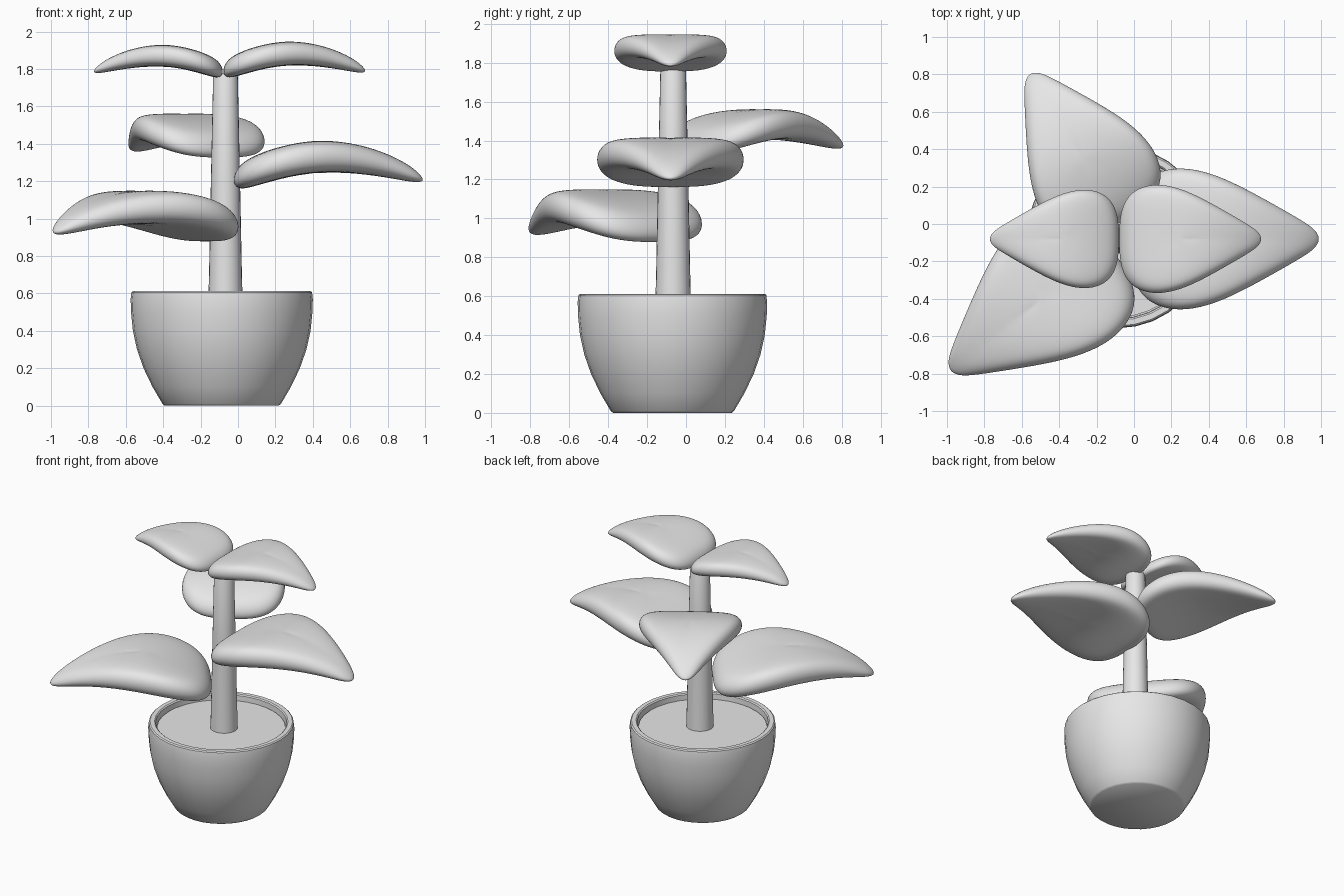
import bpy, bmesh
from math import sin, cos, pi, radians

if "Cube" in bpy.data.objects:
    bpy.data.objects.remove(bpy.data.objects["Cube"])

grey = bpy.data.materials.new("plain_grey")
grey.use_nodes = True
colour = (0.8, 0.8, 0.8, 1)
grey.diffuse_color = colour
grey.node_tree.nodes["Principled BSDF"].inputs["Base Color"].default_value = colour


def finish(name, bm, location, angle=40):
    bmesh.ops.recalc_face_normals(bm, faces=bm.faces)
    mesh = bpy.data.meshes.new(name)
    bm.to_mesh(mesh)
    bm.free()
    mesh.materials.append(grey)
    obj = bpy.data.objects.new(name, mesh)
    obj.location = location
    bpy.context.collection.objects.link(obj)
    bpy.ops.object.select_all(action='DESELECT')
    obj.select_set(True)
    bpy.context.view_layer.objects.active = obj
    bpy.ops.object.shade_smooth_by_angle(angle=radians(angle))
    return obj


def loft(bm, rings):
    """Join closed rings of points with quads."""
    loops = [[bm.verts.new(p) for p in ring] for ring in rings]
    for a, b in zip(loops, loops[1:]):
        for i in range(len(a)):
            j = (i + 1) % len(a)
            bm.faces.new((a[i], a[j], b[j], b[i]))
    return loops


def lathe(name, profile, location, sides=32):
    """Turn a profile of (radius, height) and cap both ends."""
    bm = bmesh.new()
    turns = [2 * pi * i / sides for i in range(sides)]
    loops = loft(bm, [[(r * cos(t), r * sin(t), z) for t in turns] for r, z in profile])
    bm.faces.new(loops[0])
    bm.faces.new(loops[-1])
    return finish(name, bm, location)


# Pot with a rounded wall and rim, and the soil disc inside it
lathe("pot", [(0.305, 0), (0.317, 0.01), (0.37, 0.1), (0.418, 0.2), (0.453, 0.3),
              (0.475, 0.4), (0.485, 0.5), (0.487, 0.57), (0.483, 0.605), (0.475, 0.612),
              (0.445, 0.612), (0.437, 0.605), (0.435, 0.55)], (-0.087, -0.07, 0))
lathe("soil", [(0.428, 0.54), (0.428, 0.57)], (-0.087, -0.07, 0))

# Tapered stem
lathe("stem", [(0.092, 0.55), (0.088, 0.7), (0.078, 1.2), (0.066, 1.76), (0.06, 1.775)],
      (-0.067, -0.066, 0), 24)

# Leaf outline: distance along the leaf, share of the half width
OUTLINE = [(0, 0), (0, 0.2), (0.005, 0.4), (0.03, 0.66), (0.1, 0.89), (0.23, 1),
           (0.37, 0.96), (0.5, 0.84), (0.63, 0.67), (0.76, 0.48), (0.88, 0.3),
           (0.96, 0.17), (0.99, 0.08), (1, 0)]
# Rounded edge: share of the outline, share of the thickness
EDGE = [(0.3, 1), (0.6, 0.99), (0.82, 0.9), (0.92, 0.72), (0.98, 0.4)]
MIDDLE = 0.42


def leaf(name, length, half_width, heading, location):
    outline = OUTLINE + [(u, -w) for u, w in OUTLINE[-2:0:-1]]
    layers = EDGE + [(1, 0)] + [(s, -h) for s, h in reversed(EDGE)]
    turn = radians(heading)

    def place(u, w, h):
        x, y = u * length, w * half_width
        thick = 0.085 * (1 - 0.55 * max(u, 0) ** 4)
        arch = 0.125 * (1 - (2 * u - 1) ** 2)
        return (x * cos(turn) - y * sin(turn), x * sin(turn) + y * cos(turn),
                length * (arch + thick * h))

    bm = bmesh.new()
    rings = [[place(MIDDLE + (u - MIDDLE) * s, w * s, h) for u, w in outline]
             for s, h in layers]
    loops = loft(bm, rings)
    # Close the top and bottom with fans
    for ring, h in ((loops[0], 1), (loops[-1], -1)):
        centre = bm.verts.new(place(MIDDLE, 0, h))
        for a, b in zip(ring, ring[1:] + ring[:1]):
            bm.faces.new((a, b, centre))
    obj = finish(name, bm, location, 180)
    smooth = obj.modifiers.new("smooth", 'SUBSURF')
    smooth.levels = smooth.render_levels = 2


leaf("top_left_leaf", 0.765, 0.297, 0, (-0.08, -0.08, 1.788))
leaf("top_right_leaf", 0.695, 0.27, 180, (-0.08, -0.08, 1.785))
leaf("middle_left_leaf", 1.02, 0.387, 0, (-0.025, -0.08, 1.205))
leaf("back_leaf", 0.94, 0.352, 122, (-0.06, 0.01, 1.367))
leaf("front_leaf", 1.085, 0.405, 218, (-0.13, -0.12, 0.925))
